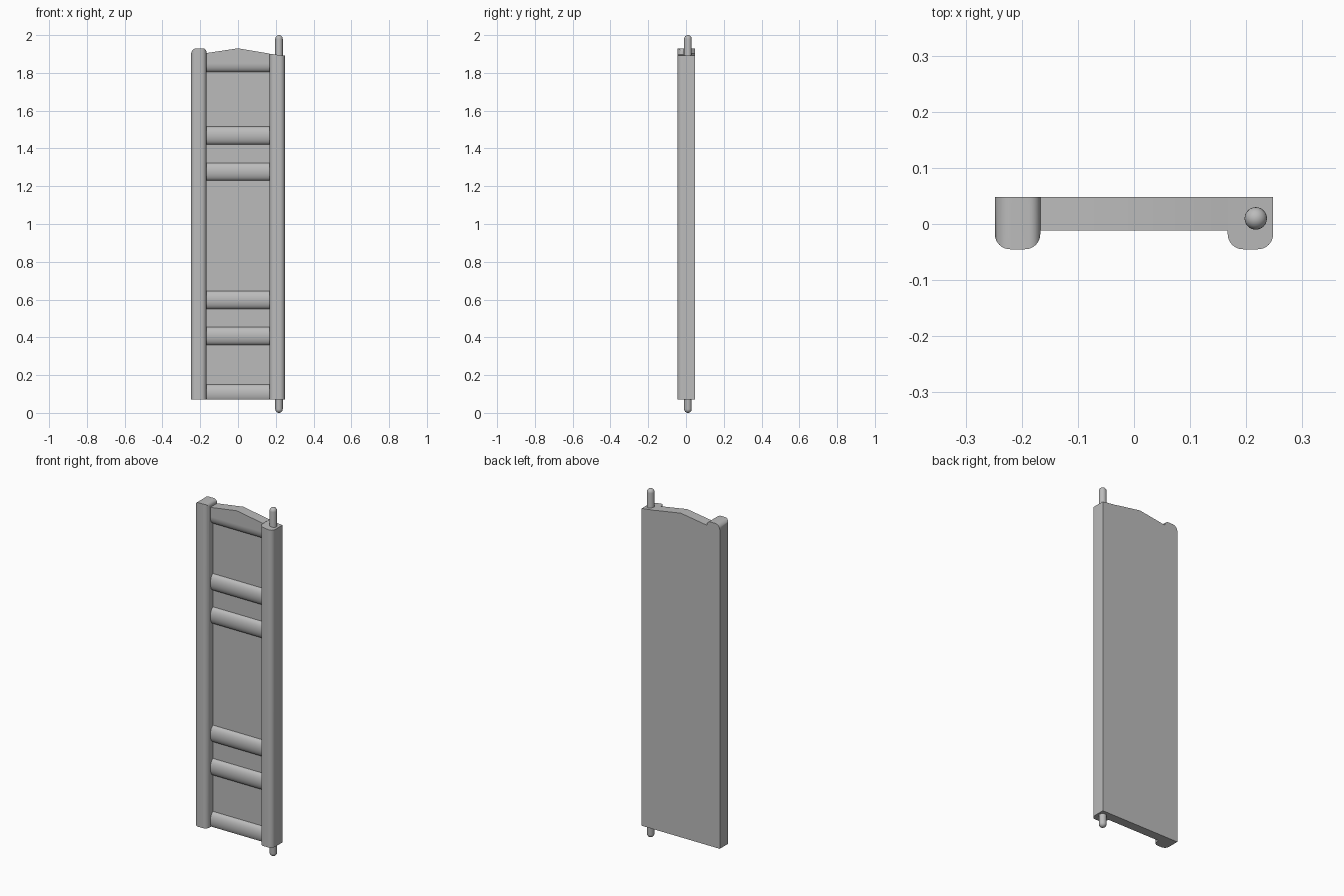
import bpy, bmesh
from math import sin, cos, pi
from mathutils import Vector

cube = bpy.data.objects.get("Cube")
if cube:
    bpy.data.objects.remove(cube)

grey = bpy.data.materials.new("plain grey")
grey.use_nodes = True
grey.diffuse_color = (0.5, 0.5, 0.5, 1)
grey.node_tree.nodes["Principled BSDF"].inputs["Base Color"].default_value = (0.5, 0.5, 0.5, 1)

BOTTOM, FRONT, BACK = 0.07, -0.045, 0.048
INNER, OUTER = 0.167, 0.248
RAIL_FRONT, PANEL_FRONT = -0.012, 0.014


def finish(name, bm, smooth=True):
    bmesh.ops.remove_doubles(bm, verts=bm.verts, dist=1e-5)
    bmesh.ops.recalc_face_normals(bm, faces=bm.faces)
    mesh = bpy.data.meshes.new(name)
    bm.to_mesh(mesh)
    bm.free()
    obj = bpy.data.objects.new(name, mesh)
    bpy.context.collection.objects.link(obj)
    mesh.materials.append(grey)
    if smooth:
        shade(obj)
    return obj


def shade(obj):
    bpy.ops.object.select_all(action='DESELECT')
    obj.select_set(True)
    bpy.context.view_layer.objects.active = obj
    bpy.ops.object.shade_smooth_by_angle(angle=0.6)


def prism(name, points, sweep, smooth=True):
    """Extrude a closed 3D outline along a vector."""
    bm = bmesh.new()
    face = bm.faces.new([bm.verts.new(p) for p in points])
    out = bmesh.ops.extrude_face_region(bm, geom=[face])
    verts = [v for v in out["geom"] if isinstance(v, bmesh.types.BMVert)]
    bmesh.ops.translate(bm, verts=verts, vec=Vector(sweep))
    return finish(name, bm, smooth)


def arc(cx, cy, rx, ry, start, end, steps=8):
    angles = [start + (end - start) * i / steps for i in range(steps + 1)]
    return [(cx + rx * cos(a), cy + ry * sin(a)) for a in angles]


def stile(name, left, right, outline):
    """Upright with a rounded front, trimmed to an outline seen from the front."""
    r = 0.027
    section = [(right, BACK), (left, BACK)]
    section += arc(left + r, FRONT + r, r, r, pi, 1.5 * pi)
    section += arc(right - r, FRONT + r, r, r, 1.5 * pi, 2 * pi)
    obj = prism(name, [(x, y, BOTTOM) for x, y in section], (0, 0, 2), False)
    trim = prism("trim", [(x, -0.2, z) for x, z in outline], (0, 0.4, 0), False)
    trim.hide_render = True
    mod = obj.modifiers.new("trim", 'BOOLEAN')
    mod.operation, mod.object, mod.solver = 'INTERSECT', trim, 'EXACT'
    bpy.context.view_layer.objects.active = obj
    bpy.ops.object.modifier_apply(modifier=mod.name)
    bpy.data.objects.remove(trim)
    shade(obj)


# Free stile with rounded top corners
top = arc(-INNER - 0.02, 1.91, 0.02, 0.02, 0, pi / 2)
top += arc(-OUTER + 0.03, 1.90, 0.03, 0.03, pi / 2, pi)
stile("free_stile", -OUTER, -INNER, [(-0.3, 0), (0, 0), (0, 1.0), (-INNER, 1.0)] + top
      + [(-OUTER, 1.0), (-0.3, 1.0)])

# Hinge stile with a sloping top
stile("hinge_stile", INNER, OUTER, [(0, 0), (0.4, 0), (0.4, 1.871), (0, 1.923)])

# Recessed panel
gable = [(INNER, 1.902), (0, 1.93), (-INNER, 1.905)]
prism("panel", [(x, PANEL_FRONT, z) for x, z in [(-INNER, BOTTOM), (INNER, BOTTOM)] + gable],
      (0, BACK - PANEL_FRONT, 0))

# Gabled top board
prism("top_board", [(x, RAIL_FRONT, z) for x, z in [(-INNER, 1.852), (INNER, 1.852)] + gable],
      (0, BACK - RAIL_FRONT, 0))

# Half-round cross rails
rails = {"bottom_rail": 0.103, "lower_rail": 0.407, "lower_middle_rail": 0.598,
         "upper_middle_rail": 1.277, "upper_rail": 1.468, "top_rail": 1.852}
for name, z in rails.items():
    curve = arc(PANEL_FRONT, z, RAIL_FRONT - PANEL_FRONT, 0.047, -pi / 2, pi / 2, 16)
    prism(name, [(-INNER, y, max(h, BOTTOM)) for y, h in curve], (2 * INNER, 0, 0))

# Hinge pin with domed ends
bm = bmesh.new()
R = 0.02
dome = arc(0, 2 - R, R, R, 0, pi / 2, 6)
profile = [(r, 2 - z) for r, z in reversed(dome)] + dome
verts = [bm.verts.new((r, 0, z)) for r, z in profile]
edges = [bm.edges.new(pair) for pair in zip(verts, verts[1:])]
bmesh.ops.spin(bm, geom=verts + edges, axis=(0, 0, 1), cent=(0, 0, 0),
               angle=2 * pi, steps=24)
bmesh.ops.translate(bm, verts=bm.verts, vec=(0.217, 0.01, 0))
finish("hinge_pin", bm)
